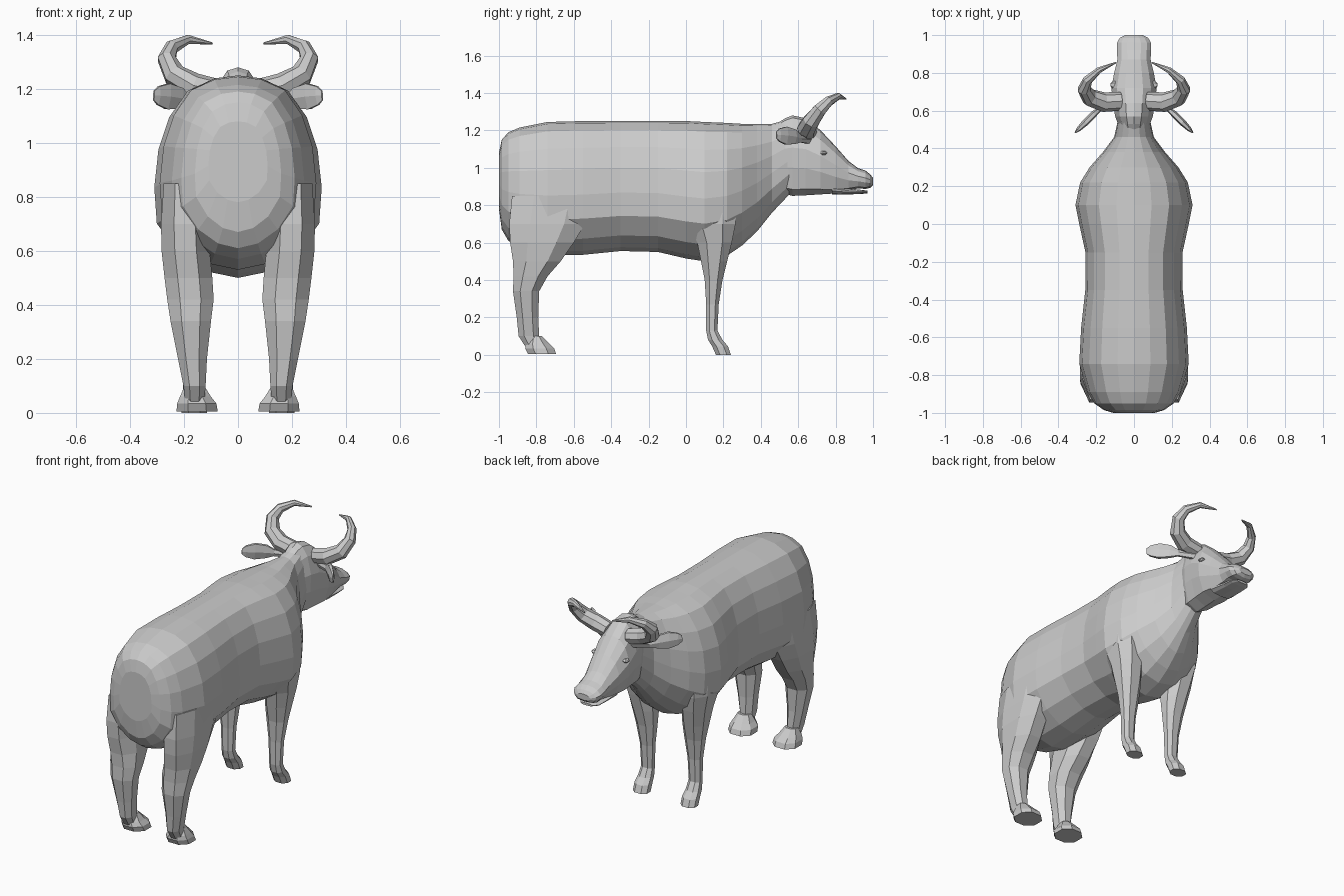
import bpy, bmesh, math
from mathutils import Vector

hide = bpy.data.materials.new("hide_grey")
hide.diffuse_color = (0.6, 0.6, 0.6, 1)


def loft(name, rings, mirror=False):
    """Skin a list of equal-sized point rings, with both ends capped."""
    bm = bmesh.new()
    rows = [[bm.verts.new(p) for p in r] for r in rings]
    n = len(rows[0])
    for a, b in zip(rows, rows[1:]):
        for i in range(n):
            j = (i + 1) % n
            bm.faces.new((a[i], a[j], b[j], b[i]))
    bm.faces.new(rows[0])
    bm.faces.new(rows[-1])
    if mirror:
        geo = bmesh.ops.duplicate(bm, geom=bm.verts[:] + bm.edges[:] + bm.faces[:])["geom"]
        for v in geo:
            if isinstance(v, bmesh.types.BMVert):
                v.co.x *= -1
    bmesh.ops.recalc_face_normals(bm, faces=bm.faces[:])
    me = bpy.data.meshes.new(name)
    bm.to_mesh(me)
    bm.free()
    me.materials.append(hide)
    ob = bpy.data.objects.new(name, me)
    bpy.context.collection.objects.link(ob)
    return ob


def slices(half, stations):
    """Upright symmetric sections: stations are (y, half width, bottom, top)."""
    full = half + [(-x, z) for x, z in half[-2:0:-1]]
    return [[(x * w, y, b + z * (t - b)) for x, z in full] for y, w, b, t in stations]


def boxes(stations):
    """Octagonal level sections: stations are (z, x0, x1, y0, y1)."""
    out = []
    for z, x0, x1, y0, y1 in stations:
        cx, cy, rx, ry = (x0 + x1) / 2, (y0 + y1) / 2, (x1 - x0) / 2, (y1 - y0) / 2
        oct_ = [(1, .45), (.45, 1), (-.45, 1), (-1, .45), (-1, -.45), (-.45, -1), (.45, -1), (1, -.45)]
        out.append([(cx + rx * u, cy + ry * v, z) for u, v in oct_])
    return out


def tube(path, n=8):
    """Sections across a path of (x, y, z, width, height)."""
    pts = [Vector(p[:3]) for p in path]
    out = []
    side = None
    for i, p in enumerate(path):
        d = (pts[min(i + 1, len(pts) - 1)] - pts[max(i - 1, 0)]).normalized()
        ref = side if side else d.cross(Vector((0, 0, 1)))
        side = (ref - d * ref.dot(d)).normalized()
        up = side.cross(d)
        out.append([pts[i] + side * p[3] * math.cos(a) + up * p[4] * math.sin(a)
                    for a in (2 * math.pi * k / n for k in range(n))])
    return out


# Torso and neck
torso = [(0, 1), (.3, .985), (.6, .93), (.82, .8), (.95, .64), (1, .45),
         (.97, .27), (.7, .12), (.35, .03), (0, 0)]
loft("torso", slices(torso, [
    (-1.0, .11, .78, 1.08), (-.985, .16, .67, 1.15), (-.95, .21, .61, 1.19),
    (-.89, .245, .57, 1.215), (-.74, .29, .53, 1.245), (-.55, .28, .535, 1.25),
    (-.35, .258, .555, 1.25), (-.15, .257, .55, 1.25), (0, .29, .515, 1.25),
    (.1, .31, .5, 1.245), (.22, .285, .53, 1.24), (.3, .235, .585, 1.235),
    (.38, .165, .66, 1.235), (.46, .105, .76, 1.235), (.55, .085, .855, 1.26)]))

# Head with muzzle
skull = [(0, 1), (.4, .97), (.75, .85), (1, .6), (.95, .35), (.7, .08), (0, 0)]
loft("head", slices(skull, [
    (.46, .07, .92, 1.22), (.53, .085, .86, 1.265), (.57, .1, .85, 1.28),
    (.64, .11, .853, 1.265), (.72, .12, .858, 1.2), (.8, .105, .863, 1.115),
    (.87, .088, .878, 1.035), (.92, .09, .89, .998), (.96, .09, .887, .985),
    (.985, .075, .893, .965), (1.0, .045, .908, .945)]))
loft("lower_jaw", slices(skull, [
    (.78, .08, .858, .91), (.88, .07, .858, .888), (.94, .065, .86, .882), (.97, .04, .864, .878)]))

# Horns curving out, up and inward
loft("horns", tube([
    (.07, .65, 1.19, .05, .045), (.16, .645, 1.21, .052, .048), (.235, .67, 1.25, .047, .044),
    (.264, .715, 1.31, .038, .035), (.245, .762, 1.355, .028, .026),
    (.185, .815, 1.383, .018, .017), (.095, .855, 1.368, .004, .004)]), True)

# Leaf-shaped ears swept backward
loft("ears", tube([
    (.08, .66, 1.15, .018, .025), (.18, .61, 1.155, .013, .022), (.215, .58, 1.165, .018, .045),
    (.26, .535, 1.172, .018, .055), (.295, .5, 1.175, .012, .04), (.312, .483, 1.175, .004, .02)], 6), True)

# Eyes
loft("eyes", tube([(.095, .735, 1.08, .022, .013), (.115, .737, 1.08, .02, .012),
                   (.124, .738, 1.08, .008, .005)], 6), True)

# Hind legs and hooves
loft("hind_legs", boxes([
    (.85, .12, .275, -.93, -.5), (.7, .11, .285, -.945, -.54), (.6, .105, .283, -.94, -.6),
    (.5, .095, .272, -.925, -.67), (.42, .09, .262, -.922, -.74), (.34, .1, .25, -.925, -.785),
    (.2, .115, .222, -.905, -.79), (.1, .12, .202, -.895, -.785), (.03, .125, .195, -.85, -.77)]), True)
loft("hind_hooves", boxes([
    (.1, .125, .197, -.83, -.77), (.06, .1, .215, -.855, -.73),
    (.035, .08, .225, -.86, -.705), (.005, .075, .228, -.845, -.695)]), True)

# Front legs and hooves
loft("front_legs", boxes([
    (.85, .15, .285, -.02, .27), (.7, .12, .285, .015, .265), (.6, .105, .265, .06, .245),
    (.5, .1, .245, .08, .22), (.4, .105, .225, .1, .195), (.27, .12, .205, .108, .175),
    (.13, .125, .2, .108, .168), (.08, .12, .205, .118, .195),
    (.045, .115, .21, .14, .225), (0, .115, .21, .16, .24)]), True)
